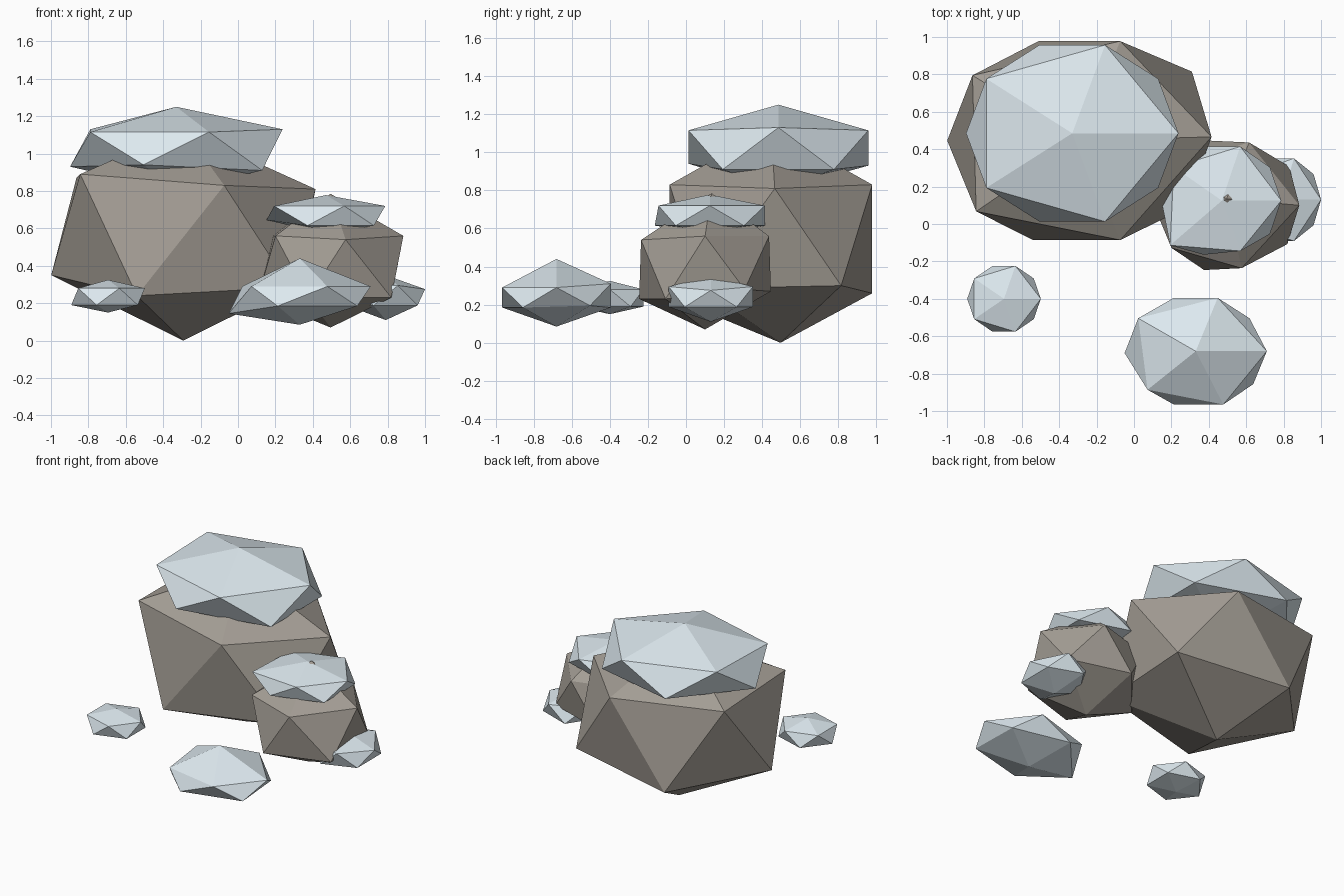
import bpy, bmesh


def material(name, rgb):
    m = bpy.data.materials.new(name)
    m.diffuse_color = (*rgb, 1)
    return m


STONE = material("stone", (0.37, 0.34, 0.30))
SNOW = material("snow", (0.72, 0.81, 0.86))


def rock(name, mat, centre, radii, heights, nudges=()):
    """Low-poly boulder: a 20-sided ball stretched to fit.
    heights = z of bottom tip, lower ring, upper ring, top tip.
    nudges = (vertex index, dx, dy, dz) small chips."""
    bm = bmesh.new()
    bmesh.ops.create_icosphere(bm, subdivisions=1, radius=1)
    for v in bm.verts:
        level = 0 if v.co.z < -0.9 else 1 if v.co.z < 0 else 2 if v.co.z < 0.9 else 3
        v.co = (centre[0] + v.co.x * radii[0],
                centre[1] + v.co.y * radii[1], heights[level])
    bm.verts.ensure_lookup_table()
    for i, dx, dy, dz in nudges:
        v = bm.verts[i]
        v.co.x += dx
        v.co.y += dy
        v.co.z += dz
    mesh = bpy.data.meshes.new(name)
    bm.to_mesh(mesh)
    bm.free()
    mesh.materials.append(mat)
    ob = bpy.data.objects.new(name, mesh)
    bpy.context.collection.objects.link(ob)


# Main boulder and its snow cap
rock("large_boulder", STONE, (-0.292, 0.446), (0.79, 0.625), (0.0, 0.285, 0.83, 1.13),
     [(0, 0, 0.05, 0), (1, 0, -0.03, 0), (2, -0.03, 0, -0.045), (3, 0, 0, 0.065),
      (4, 0, 0, -0.025), (5, 0.03, 0.04, 0.015), (7, 0.02, -0.05, 0.06),
      (8, 0, 0.02, 0.04), (10, 0, 0.02, -0.02)])
rock("large_snow_cap", SNOW, (-0.33, 0.485), (0.635, 0.555), (0.80, 0.93, 1.115, 1.25),
     [(2, 0, 0, 0.01), (1, 0, 0, -0.02), (5, 0, 0, -0.02), (8, 0, 0, 0.015),
      (10, 0, 0, 0.015)])

# Smaller boulder and its snow cap
rock("small_boulder", STONE, (0.495, 0.10), (0.435, 0.395), (0.07, 0.23, 0.56, 0.785),
     [(1, 0.01, 0, 0), (2, 0, -0.01, 0), (4, 0.02, 0.01, 0.04), (5, 0.02, 0, 0.05),
      (6, -0.04, 0, -0.02), (7, 0.02, -0.02, 0), (11, 0, 0.035, 0)])
rock("small_snow_cap", SNOW, (0.47, 0.125), (0.355, 0.34), (0.57, 0.615, 0.72, 0.778),
     [(3, 0, -0.03, 0.03), (6, 0, 0.02, 0), (7, -0.02, -0.06, 0)])

# Loose icy stones on the ground
rock("front_stone", SNOW, (0.33, -0.68), (0.425, 0.335), (0.085, 0.185, 0.29, 0.44),
     [(3, 0, -0.01, -0.04), (5, -0.02, 0, 0.01), (6, 0.03, 0, 0), (7, 0.05, -0.03, 0),
      (9, 0, 0, 0.02)])
rock("left_stone", SNOW, (-0.695, -0.40), (0.22, 0.207), (0.15, 0.19, 0.28, 0.325))
rock("right_stone", SNOW, (0.79, 0.13), (0.235, 0.26), (0.11, 0.188, 0.295, 0.35),
     [(10, 0, 0, -0.02)])
